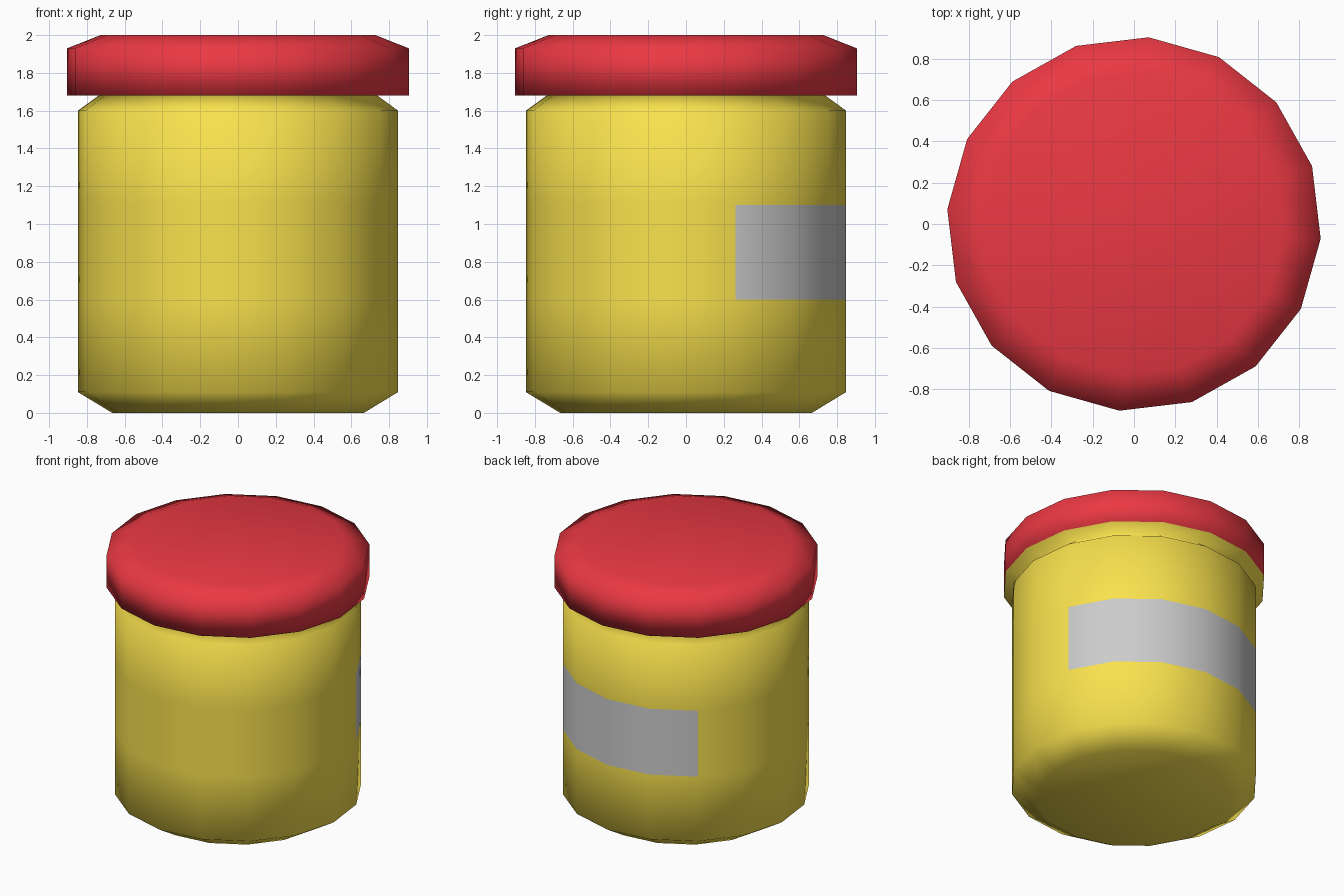
import bpy, math

if "Cube" in bpy.data.objects:
    bpy.data.objects.remove(bpy.data.objects["Cube"])

SIDES = 16
OFFSET = math.radians(-4.5)

# One continuous (radius, z) profile, and the material of the band above each point
YELLOW, RED, GREY = 0, 1, 2
PROFILE = [
    (0.668, 0.0, YELLOW),    # base chamfer
    (0.85, 0.11, YELLOW),    # lower wall
    (0.85, 0.6, YELLOW),     # label band
    (0.85, 1.1, YELLOW),     # upper wall
    (0.85, 1.6, YELLOW),     # shoulder
    (0.74, 1.68, YELLOW),    # flange under the lid
    (0.907, 1.68, RED),      # lid side
    (0.907, 1.93, RED),      # lid bevel
    (0.73, 2.0, RED),        # lid top
]
LABEL_ROW, LABEL_COLS = 2, range(1, 6)   # blank label: five facets around the back


def material(name, color):
    mat = bpy.data.materials.new(name)
    mat.diffuse_color = (*color, 1)
    mat.use_nodes = True
    mat.node_tree.nodes["Principled BSDF"].inputs["Base Color"].default_value = mat.diffuse_color
    return mat


# Spin the profile into rings joined by quads
verts = [(r * math.cos(OFFSET + math.tau * i / SIDES),
          r * math.sin(OFFSET + math.tau * i / SIDES), z)
         for r, z, _ in PROFILE for i in range(SIDES)]
faces, slots = [], []
for row in range(len(PROFILE) - 1):
    for col in range(SIDES):
        a, b = row * SIDES + col, row * SIDES + (col + 1) % SIDES
        faces.append((a, b, b + SIDES, a + SIDES))
        is_label = row == LABEL_ROW and col in LABEL_COLS
        slots.append(GREY if is_label else PROFILE[row][2])

# Base and lid caps
faces += [tuple(reversed(range(SIDES))), tuple(range(len(verts) - SIDES, len(verts)))]
slots += [YELLOW, RED]

# Jar with lid and label as one smooth-shaded surface
mesh = bpy.data.meshes.new("jar")
mesh.from_pydata(verts, [], faces)
for mat in (material("jar_yellow", (0.95, 0.76, 0.075)),
            material("lid_red", (0.83, 0.04, 0.056)),
            material("label_grey", (0.8, 0.8, 0.8))):
    mesh.materials.append(mat)
mesh.polygons.foreach_set("material_index", slots)
mesh.polygons.foreach_set("use_smooth", [True] * len(faces))
mesh.update()
jar = bpy.data.objects.new("jar", mesh)
bpy.context.collection.objects.link(jar)
